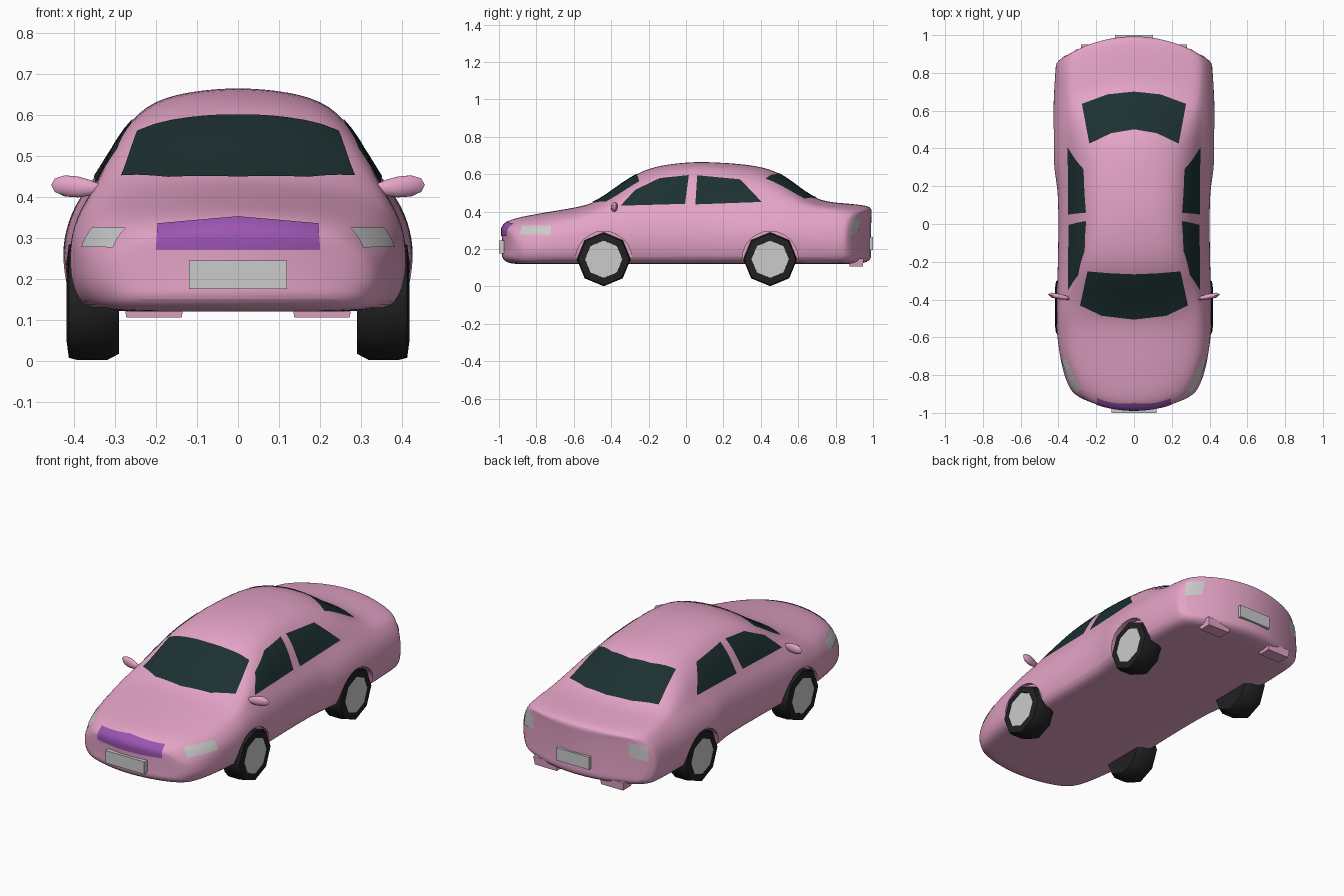
import bpy, bmesh, math
from mathutils import Vector
from mathutils.bvhtree import BVHTree

if "Cube" in bpy.data.objects:
    bpy.data.objects.remove(bpy.data.objects["Cube"])


def material(name, rgb):
    m = bpy.data.materials.new(name)
    m.diffuse_color = (*rgb, 1)
    m.use_nodes = True
    m.node_tree.nodes["Principled BSDF"].inputs["Base Color"].default_value = m.diffuse_color
    return m


PINK = material("pink_paint", (0.78, 0.37, 0.57))
GLASS = material("dark_glass", (0.012, 0.03, 0.03))
PURPLE = material("purple_grille", (0.33, 0.09, 0.45))
RUBBER = material("rubber", (0.015, 0.015, 0.015))


def finish(name, bm, mat=None, angle=40):
    bmesh.ops.recalc_face_normals(bm, faces=bm.faces)
    me = bpy.data.meshes.new(name)
    bm.to_mesh(me)
    bm.free()
    ob = bpy.data.objects.new(name, me)
    bpy.context.collection.objects.link(ob)
    if mat:
        me.materials.append(mat)
    smooth(ob, angle)
    return ob


def smooth(ob, angle):
    bpy.ops.object.select_all(action='DESELECT')
    ob.select_set(True)
    bpy.context.view_layer.objects.active = ob
    bpy.ops.object.shade_smooth_by_angle(angle=math.radians(angle))


def box(name, lo, hi, mat=None, taper=1.0):
    bm = bmesh.new()
    bmesh.ops.create_cube(bm, size=1)
    for v in bm.verts:
        if v.co.z < 0:
            v.co.x *= taper
            v.co.y *= taper
        v.co = Vector([l + (c + 0.5) * (h - l) for l, h, c in zip(lo, hi, v.co)])
    return finish(name, bm, mat, 30)


def lathe(name, profile, centre, side, sides, mat=None, angle=50):
    """Closed turning of (x, radius) points about an axle along x."""
    bm = bmesh.new()
    rings = [[bm.verts.new((side * x, centre[0] + r * math.sin(2 * math.pi * k / sides),
                            centre[1] + r * math.cos(2 * math.pi * k / sides)))
              for k in range(sides)] for x, r in profile]
    for a, b in zip(rings, rings[1:]):
        for k in range(sides):
            j = (k + 1) % sides
            bm.faces.new((a[k], a[j], b[j], b[k]))
    bm.faces.new(rings[0])
    bm.faces.new(rings[-1])
    return finish(name, bm, mat, angle)


# Body stations: y, widest, belt half width, belt z, roof/hood edge half width, its z, centre z
STATIONS = [
    (-0.99, .31, .27, .27, .18, .305, .32),
    (-0.955, .345, .30, .29, .21, .335, .355),
    (-0.88, .375, .335, .305, .24, .355, .375),
    (-0.75, .395, .365, .33, .27, .375, .398),
    (-0.60, .41, .375, .35, .28, .40, .422),
    (-0.49, .412, .37, .385, .285, .425, .445),
    (-0.38, .410, .355, .415, .278, .475, .53),
    (-0.26, .405, .345, .43, .255, .565, .613),
    (-0.14, .402, .343, .435, .235, .617, .652),
    (0.05, .40, .342, .438, .225, .633, .672),
    (0.20, .405, .345, .44, .228, .622, .664),
    (0.28, .424, .347, .44, .23, .612, .66),
    (0.42, .427, .35, .445, .24, .585, .643),
    (0.52, .427, .355, .44, .255, .535, .603),
    (0.62, .427, .36, .425, .27, .475, .52),
    (0.72, .425, .365, .41, .28, .44, .455),
    (0.86, .42, .37, .40, .28, .43, .445),
    (0.97, .415, .37, .385, .28, .415, .435),
    (1.00, .41, .36, .37, .28, .40, .42),
]


def bowed(x, y, z):
    # nose and tail curve back towards the corners
    k = min(max((-y - 0.5) / 0.45, 0), 1) - min(max((y - 0.6) / 0.35, 0), 1)
    return (x, y + 0.13 * k * (x / 0.41) ** 2, z)


def section(y, wm, ws, zs, wr, zr, zt):
    zb = 0.15 if abs(y) > 0.98 else 0.12
    h = zs - zb
    return [(0, zb), (.45 * wm, zb), (.87 * wm, zb), (wm - .015, zb + .03),
            (wm, zb + .35 * h), (wm, zb + .55 * h),
            ((wm + ws) / 2 + .012, zb + .8 * h), (ws, zs),
            ((ws + wr) / 2 + .016, (zs + zr) / 2 + .004), (wr, zr),
            (.55 * wr, zr + .72 * (zt - zr)), (0, zt)]


bm = bmesh.new()
rows = []
for y, *dims in STATIONS:
    half = section(y, *dims)
    loop = half + [(-x, z) for x, z in half[-2:0:-1]]
    rows.append([bm.verts.new(bowed(x, y, z)) for x, z in loop])
N = len(rows[0])
for a, b in zip(rows, rows[1:]):
    for k in range(N):
        j = (k + 1) % N
        bm.faces.new((a[k], a[j], b[j], b[k]))
for ring, st in ((rows[0], STATIONS[0]), (rows[-1], STATIONS[-1])):
    half = section(*st)
    levels = [[ring[-2], ring[-1], ring[0], ring[1], ring[2]]]
    for i in range(3, 9):
        x, z = half[i]
        mid = [bm.verts.new(bowed(x * t, st[0], z)) for t in (-.5, 0, .5)]
        levels.append([ring[N - i], *mid, ring[i]])
    levels.append([ring[13], ring[12], ring[11], ring[10], ring[9]])
    for a, b in zip(levels, levels[1:]):
        for k in range(4):
            bm.faces.new((a[k], a[k + 1], b[k + 1], b[k]))
body = finish("body", bm, PINK)
body.modifiers.new("round", 'SUBSURF').levels = 2

# Wheel arches cut into the sides
cutters = []
for side in (1, -1):
    for y in (-0.44, 0.45):
        c = lathe("arch_cutter", [(.385, .15), (.55, .15)], (y, .145), side, 24, PINK)
        c.hide_render = True
        mod = body.modifiers.new("arch", 'BOOLEAN')
        mod.operation = 'DIFFERENCE'
        mod.solver = 'EXACT'
        mod.object = c
        cutters.append(c)
dg = bpy.context.evaluated_depsgraph_get()
shaped = bpy.data.meshes.new_from_object(body.evaluated_get(dg))
body.modifiers.clear()
body.data = shaped
for c in cutters:
    bpy.data.objects.remove(c)
smooth(body, 40)
dg = bpy.context.evaluated_depsgraph_get()
tree = BVHTree.FromObject(body, dg)


def along(line, t):
    f = t * (len(line) - 1)
    i = min(int(f), len(line) - 2)
    return Vector(line[i]).lerp(Vector(line[i + 1]), f - i)


def panel(name, low, high, view, mat=None, nu=12, nv=6):
    """Patch between two polylines, projected onto the body from one side."""
    bm = bmesh.new()
    grid = []
    for i in range(nu + 1):
        col = []
        for j in range(nv + 1):
            a, b = along(low, i / nu).lerp(along(high, i / nu), j / nv)
            o, d = {"right": ((2, a, b), (-1, 0, 0)), "left": ((-2, a, b), (1, 0, 0)),
                    "front": ((a, -2, b), (0, 1, 0)), "back": ((a, 2, b), (0, -1, 0)),
                    "top": ((a, b, 2), (0, 0, -1))}[view]
            p, n, _, _ = tree.ray_cast(Vector(o), Vector(d))
            if p is None:
                p, n, _, _ = tree.find_nearest(Vector(o) + Vector(d) * 1.6)
            col.append(bm.verts.new(p + n * 0.003))
        grid.append(col)
    for a, b in zip(grid, grid[1:]):
        for j in range(nv):
            bm.faces.new((a[j], b[j], b[j + 1], a[j + 1]))
    return finish(name, bm, mat, 60)


# Glass
panel("windscreen", [(-.285, -.43), (-.17, -.485), (0, -.505), (.17, -.485), (.285, -.43)],
      [(-.245, -.25), (-.12, -.26), (0, -.265), (.12, -.26), (.245, -.25)], "top", GLASS)
panel("rear_window", [(-.235, .425), (-.12, .48), (0, .50), (.12, .48), (.235, .425)],
      [(-.275, .635), (-.14, .685), (0, .70), (.14, .685), (.275, .635)], "top", GLASS)
for s in ("right", "left"):
    panel(s + "_front_window", [(-.35, .43), (-.005, .44)],
          [(-.345, .435), (-.27, .515), (-.14, .577), (.015, .593)], s, GLASS)
    panel(s + "_rear_window", [(.05, .437), (.405, .45)],
          [(.06, .592), (.29, .57), (.40, .455)], s, GLASS)
    # Headlights and tail lights
    panel(s + "_headlight", [(-.89, .275), (-.72, .277)],
          [(-.875, .322), (-.72, .325)], s, None, 8, 4)
    k = 1 if s == "right" else -1
    panel(s + "_tail_light", [(k * .30, .29), (k * .385, .27)],
          [(k * .29, .37), (k * .375, .355)], "back", None, 8, 4)

# Grille and number plates
panel("grille", [(-.20, .27), (0, .27), (.20, .27)],
      [(-.195, .333), (0, .35), (.195, .333)], "front", PURPLE)
box("front_plate", (-.12, -1.0, .175), (.12, -.95, .245))
box("rear_plate", (-.10, .95, .195), (.10, 1.0, .265))

for side, s in ((1, "right"), (-1, "left")):
    # Wheels
    for y, end in ((-0.44, "front"), (0.45, "rear")):
        lathe(f"{s}_{end}_tyre", [(.29, .128), (.32, .144), (.39, .144), (.413, .138), (.418, .10),
                                  (.40, .098)], (y, .145), side, 8, RUBBER)
        lathe(f"{s}_{end}_hub", [(.38, .10), (.416, .10)], (y, .145), side, 8)
    # Mirrors
    bm = bmesh.new()
    bmesh.ops.create_uvsphere(bm, u_segments=8, v_segments=6, radius=1)
    for v in bm.verts:
        x, y, z = v.co
        t = 0.75 + 0.25 * x
        v.co = (side * (.39 + .066 * x), -.385 + .02 * y * t + .012 * x, .424 + .034 * z * t + .005 * x)
    finish(s + "_mirror", bm, PINK, 60)
    # Rear lower outlets
    x0, x1 = sorted((side * .13, side * .28))
    box(s + "_rear_outlet", (x0, .87, .105), (x1, .95, .15), PINK, 0.9)
